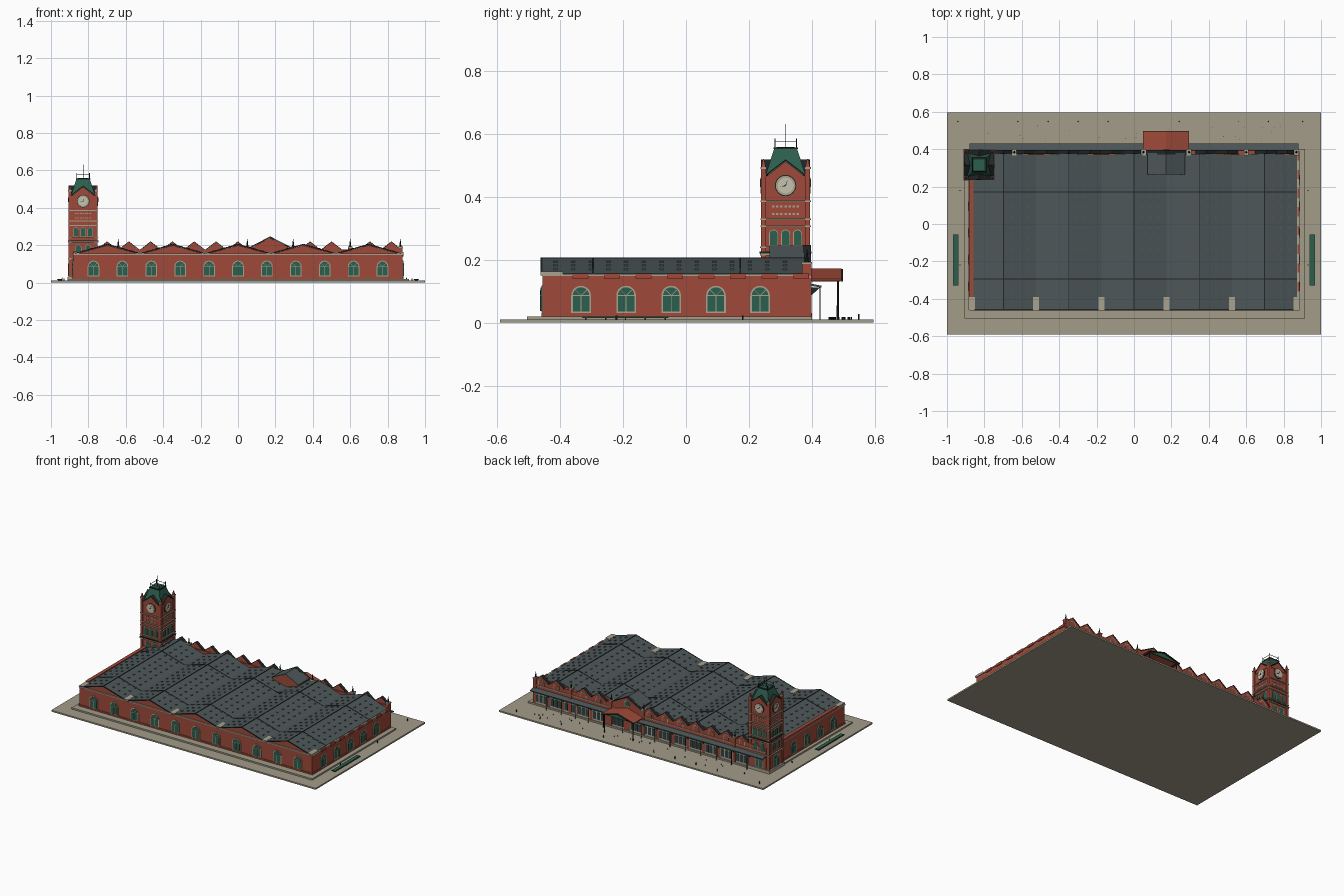
import bpy, bmesh, math, random
from mathutils import Vector, Matrix

if "Cube" in bpy.data.objects:
    bpy.data.objects.remove(bpy.data.objects["Cube"])
random.seed(4)


def material(name, *rgb):
    m = bpy.data.materials.new(name)
    m.use_nodes = True
    col = [((c + 0.055) / 1.055) ** 2.4 for c in rgb] + [1]
    m.diffuse_color = col
    m.node_tree.nodes["Principled BSDF"].inputs["Base Color"].default_value = col
    return m


BRICK = material("red brick", 0.62, 0.29, 0.225)
SLATE = material("slate roof", 0.30, 0.34, 0.345)
STONE = material("sandstone", 0.66, 0.635, 0.56)
PAVING = material("paving", 0.635, 0.61, 0.535)
GREEN = material("green paint", 0.17, 0.37, 0.305)
IRON = material("black iron", 0.13, 0.15, 0.15)
GLASS = material("dark glass", 0.20, 0.25, 0.26)
CREAM = material("clock cream", 0.78, 0.76, 0.68)

parts = {}
FRONT, RIGHT, BACK, LEFT = (Vector(v) for v in ((0, -1, 0), (1, 0, 0), (0, 1, 0), (-1, 0, 0)))
UP = Vector((0, 0, 1))


def mesh_of(name, mat):
    return parts.setdefault(name, (bmesh.new(), mat))[0]


def prism(name, mat, origin, n, pts, d0, d1):
    """Extrude an outline drawn on a wall with outward direction n."""
    bm = mesh_of(name, mat)
    u, o = UP.cross(n), Vector(origin)
    rings = [[bm.verts.new(o + u * a + UP * b + n * d) for a, b in pts] for d in (d0, d1)]
    bm.faces.new(rings[0])
    bm.faces.new(rings[1])
    for i in range(len(pts)):
        j = (i + 1) % len(pts)
        bm.faces.new((rings[0][i], rings[0][j], rings[1][j], rings[1][i]))


def box(name, mat, x0, x1, y0, y1, z0, z1):
    prism(name, mat, (0, 0, 0), BACK, rect(-x1, -x0, z0, z1), y0, y1)


def frustum(name, mat, c, r0, r1, z0, z1, sides=4):
    k = math.sqrt(2) if sides == 4 else 1
    m = Matrix.Translation((c[0], c[1], (z0 + z1) / 2)) @ Matrix.Rotation(math.pi / 4, 4, "Z")
    bmesh.ops.create_cone(mesh_of(name, mat), cap_ends=True, segments=sides,
                          radius1=r0 * k, radius2=r1 * k, depth=z1 - z0, matrix=m)


def rect(a0, a1, b0, b1):
    return [(a0, b0), (a1, b0), (a1, b1), (a0, b1)]


def disc(a, b, r, n=24):
    return [(a + r * math.cos(i * math.tau / n), b + r * math.sin(i * math.tau / n)) for i in range(n)]


def arch(a, w, z0, z1, n=10):
    r = w / 2
    curve = [(a + r * math.cos(i * math.pi / n), z1 - r + r * math.sin(i * math.pi / n)) for i in range(n + 1)]
    return [(a - r, z0), (a + r, z0)] + curve


def chevron(a, w, z0, z1, t):
    return [(a - w, z0), (a, z1), (a + w, z0), (a + w, z0 - t), (a, z1 - t), (a - w, z0 - t)]


def window(name, o, n, a, w, z0, z1, bars=True):
    f = w * 0.1
    prism(name + "_surrounds", STONE, o, n, arch(a, w + 2 * f, z0 - f, z1 + f), -0.005, 0.004)
    prism(name + "_panes", GREEN, o, n, arch(a, w, z0, z1), -0.005, 0.006)
    if bars:
        zs, t = z1 - w / 2, w * 0.025
        prism(name + "_bars", STONE, o, n, rect(a - t, a + t, z0, zs), 0, 0.008)
        prism(name + "_bars", STONE, o, n, rect(a - w / 2, a + w / 2, zs - t, zs + t), 0, 0.008)
        for s in (-1, 1):
            c = Vector((s * 0.7, 0.7)) * w * 0.48
            prism(name + "_bars", STONE, o, n, [(a - t, zs), (a + t, zs), (a + c.x + t, zs + c.y),
                                                (a + c.x - t, zs + c.y)], 0, 0.008)


# Ground and plinth
box("ground_slab", PAVING, -1, 1, -0.59, 0.595, 0, 0.01)
box("plinth", PAVING, -0.905, 0.915, -0.505, 0.40, 0.01, 0.02)

# Market hall: five gabled bays
W, E, S, N = -0.88, 0.88, -0.455, 0.385
box("hall_walls", BRICK, W, E, S, N, 0.02, 0.152)
box("stone_course", STONE, W - 0.004, E + 0.004, S - 0.004, N, 0.148, 0.154)
box("hall_base_course", BRICK, W - 0.004, E + 0.004, S - 0.004, N, 0.02, 0.03)
half = 0.1745
ridges = [(i - 2) * 2 * half for i in range(5)]
for x in ridges:
    prism("hall_gables", BRICK, (x, 0, 0), FRONT, [(-half, 0.15), (half, 0.15), (0, 0.198)], -0.37, 0.45)
    prism("hall_roof", SLATE, (x, 0, 0), FRONT, chevron(0, half, 0.156, 0.205, 0.006), -N + 0.01, 0.46)
    prism("roof_edge", IRON, (x, 0, 0), FRONT, chevron(0, half, 0.156, 0.206, 0.003), 0.455, 0.462)
    box("ridge_caps", IRON, x - 0.002, x + 0.002, -0.46, 0.375, 0.2, 0.207)
    for y in (-0.295, 0.172):
        prism("roof_ribs", IRON, (x, y, 0), FRONT, chevron(0, half, 0.157, 0.207, 0.004), -0.003, 0.003)
    # Low roof vents on both slopes
    for s in (-1, 1):
        for row in (0.25, 0.5, 0.75):
            for k in range(14):
                y, z, px = -0.42 + k * 0.056, 0.205 - 0.049 * row, x + s * half * row
                box("roof_vents", SLATE, px - 0.005, px + 0.005, y, y + 0.012, z - 0.004, z + 0.0035)
for i in range(6):
    x = max(-0.863, min(0.868, (i - 2.5) * 2 * half))
    box("valley_blocks", STONE, x - 0.016, x + 0.016, -0.462, -0.39, 0.15, 0.162)
box("left_parapet", BRICK, W - 0.002, W + 0.022, -0.39, 0.3, 0.15, 0.166)
for k in range(8):
    y = -0.36 + k * 0.1
    box("right_parapet_blocks", BRICK, E - 0.005, E + 0.006, y, y + 0.05, 0.14, 0.156)

# Arched hall windows
for k in range(-5, 6):
    window("hall_window", (0, S, 0), FRONT, k * 0.1545, 0.052, 0.037, 0.112)
for y in (-0.333, -0.19, -0.047, 0.095, 0.235):
    window("hall_window", (E, 0, 0), RIGHT, y, 0.052, 0.035, 0.112)
    if y < 0.2:
        window("hall_window", (W, 0, 0), LEFT, -y, 0.052, 0.035, 0.112)

# Rear shopfront, parapet and gables
box("rear_wall", BRICK, W, E, 0.37, 0.392, 0.02, 0.176)
box("rear_course", STONE, W, E, 0.37, 0.396, 0.142, 0.148)
gables = [-0.70 + 0.1165 * i for i in range(7)] + [0.385, 0.50, 0.705, 0.82]
for x in gables:
    o = (x, 0.392, 0)
    prism("rear_gables", BRICK, o, BACK, [(-0.056, 0.172), (0.056, 0.172), (0, 0.216)], -0.016, 0)
    prism("gable_coping", IRON, o, BACK, chevron(0, 0.057, 0.176, 0.22, 0.004), -0.018, 0.004)
    prism("gable_arches", STONE, o, BACK, arch(0, 0.044, 0.152, 0.194), -0.002, 0.003)
    prism("gable_panels", BRICK, o, BACK, arch(0, 0.034, 0.152, 0.189), -0.002, 0.004)
for x in gables + [0.1, 0.24, 0.6]:
    o = (x, 0.392, 0)
    prism("shop_frames", STONE, o, BACK, rect(-0.046, 0.046, 0.02, 0.105), -0.002, 0.003)
    for a in (-0.03, 0, 0.03):
        prism("shop_panes", GLASS, o, BACK, rect(a - 0.012, a + 0.012, 0.034, 0.082), -0.002, 0.005)
        prism("shop_transoms", GREEN, o, BACK, rect(a - 0.012, a + 0.012, 0.087, 0.101), -0.002, 0.005)
    box("canopy_posts", IRON, x - 0.06, x - 0.057, 0.423, 0.426, 0.01, 0.113)
    prism("canopy_brackets", IRON, (x - 0.058, 0.392, 0), RIGHT,
          [(0, 0.085), (0.004, 0.085), (0.034, 0.112), (0, 0.112)], -0.001, 0.001)
prism("rear_canopy", SLATE, (0, 0.39, 0), RIGHT, [(0, 0.118), (0.04, 0.111), (0.04, 0.117), (0, 0.125)], W, E)
for x in (-0.64, 0.05, 0.295, 0.6, 0.868):
    box("parapet_piers", BRICK, x - 0.011, x + 0.011, 0.368, 0.398, 0.02, 0.19)
    box("pier_caps", STONE, x - 0.013, x + 0.013, 0.366, 0.4, 0.186, 0.192)
    frustum("finials", IRON, (x, 0.384), 0.006, 0.001, 0.192, 0.232, 8)

# Entrance gable, dormer and porch
X = 0.172
o = (X, 0.392, 0)
prism("entrance_gable", BRICK, o, BACK, [(-0.13, 0.172), (0.13, 0.172), (0, 0.242)], -0.018, 0)
prism("entrance_coping", IRON, o, BACK, chevron(0, 0.132, 0.177, 0.247, 0.005), -0.02, 0.004)
prism("entrance_light", STONE, o, BACK, disc(0, 0.2, 0.022), 0, 0.003)
prism("entrance_light_glass", GREEN, o, BACK, disc(0, 0.2, 0.017), 0, 0.005)
prism("dormer_wall", BRICK, o, BACK, [(-0.095, 0.16), (0.095, 0.16), (0.095, 0.192), (0, 0.238), (-0.095, 0.192)],
      -0.124, -0.01)
prism("dormer_roof", SLATE, o, BACK, chevron(0, 0.1, 0.196, 0.245, 0.006), -0.127, -0.012)
prism("porch_roof", BRICK, o, BACK, chevron(0, 0.123, 0.138, 0.172, 0.006), 0, 0.102)
prism("porch_pediment", GREEN, o, BACK, [(-0.112, 0.134), (0.112, 0.134), (0, 0.165)], 0.088, 0.096)
prism("porch_edge", IRON, o, BACK, chevron(0, 0.123, 0.136, 0.17, 0.006), 0.1, 0.106)
for s in (-1, 1):
    x = X + s * 0.108
    frustum("porch_posts", IRON, (x, 0.482), 0.004, 0.003, 0.01, 0.135, 8)
    box("porch_beams", IRON, x - 0.003, x + 0.003, 0.39, 0.49, 0.13, 0.136)

# Clock tower
C, H = Vector((-0.828, 0.316, 0)), 0.072
cx, cy = C.x, C.y


def tower_block(name, mat, h, z0, z1):
    box(name, mat, cx - h, cx + h, cy - h, cy + h, z0, z1)


tower_block("tower_shaft", BRICK, H, 0.01, 0.465)
for z0, z1, h in ((0.01, 0.03, 0.084), (0.124, 0.13, 0.081), (0.213, 0.219, 0.081), (0.237, 0.241, 0.081),
                  (0.303, 0.308, 0.08), (0.326, 0.331, 0.08), (0.383, 0.388, 0.08)):
    tower_block("tower_bands", STONE, h, z0, z1)
tower_block("tower_cornice", IRON, 0.082, 0.22, 0.225)
for n in (FRONT, RIGHT, BACK, LEFT):
    o = C + n * H
    prism("tower_gables", BRICK, o, n, [(-0.066, 0.46), (0.066, 0.46), (0, 0.512)], -0.03, 0.003)
    prism("tower_gable_coping", IRON, o, n, chevron(0, 0.068, 0.466, 0.518, 0.004), -0.03, 0.006)
    for a in (-0.038, 0, 0.038):
        window("tower_window", o, n, a, 0.024, 0.246, 0.293, False)
    for a in (-0.026, 0.026):
        window("tower_window", o, n, a, 0.028, 0.15, 0.2, False)
    window("tower_window", o, n, 0, 0.05, 0.035, 0.11)
    for i in range(7):
        for z in (0.342, 0.366):
            a = (i - 3) * 0.013
            prism("tower_dentils", STONE, o, n, rect(a - 0.004, a + 0.004, z, z + 0.006), -0.002, 0.004)
    # Clock face and hands
    prism("clock_rim", IRON, o, n, disc(0, 0.435, 0.034), 0, 0.004)
    prism("clock_ring", STONE, o, n, disc(0, 0.435, 0.031), 0, 0.006)
    prism("clock_face", CREAM, o, n, disc(0, 0.435, 0.025), 0, 0.007)
    prism("clock_hands", IRON, o, n, [(-0.0015, 0.435), (0.0015, 0.434), (0.007, 0.455)], 0.005, 0.009)
    prism("clock_hands", IRON, o, n, [(0, 0.437), (0, 0.433), (-0.016, 0.431)], 0.005, 0.009)
    # Roof railing
    prism("tower_railing", IRON, C + n * 0.034, n, rect(-0.035, 0.035, 0.575, 0.577), -0.001, 0.001)
for sx in (-1, 1):
    for sy in (-1, 1):
        p = (cx + sx * 0.07, cy + sy * 0.07)
        frustum("tower_corner_piers", BRICK, p, 0.008, 0.008, 0.01, 0.49)
        frustum("tower_pier_caps", STONE, p, 0.010, 0.010, 0.488, 0.494)
        frustum("tower_pinnacles", BRICK, p, 0.007, 0.002, 0.494, 0.52)
        q = (cx + sx * 0.034, cy + sy * 0.034)
        frustum("railing_posts", IRON, q, 0.0015, 0.0015, 0.555, 0.585)
frustum("tower_roof", GREEN, C, 0.066, 0.036, 0.46, 0.553)
tower_block("tower_roof_rim", IRON, 0.039, 0.551, 0.556)
tower_block("tower_roof_deck", GREEN, 0.029, 0.555, 0.558)
frustum("flagpole", IRON, C, 0.001, 0.001, 0.555, 0.63, 8)

# Side shelters and street bollards
for s in (-1, 1):
    x = s * 0.953
    box("bench_frames", IRON, x - 0.014, x + 0.014, -0.33, -0.055, 0.014, 0.017)
    box("bench_tops", GREEN, x - 0.012, x + 0.012, -0.328, -0.057, 0.017, 0.02)
    for k in range(5):
        box("bench_legs", IRON, x - 0.01, x + 0.01, -0.32 + k * 0.063, -0.316 + k * 0.063, 0.01, 0.015)
    for y in (-0.22, 0.18):
        frustum("bollards", IRON, (s * 0.93, y), 0.003, 0.003, 0.01, 0.022, 8)
for x in (-0.94, -0.62, -0.46, -0.3, -0.14, 0.24, 0.56, 0.72, 0.9):
    frustum("bollards", IRON, (x, 0.548), 0.003, 0.002, 0.01, 0.028, 8)
for k in range(24):
    spot = (random.uniform(-0.9, 0.9), random.uniform(0.45, 0.53))
    frustum("small_bollards", IRON, spot, 0.002, 0.002, 0.01, 0.018, 6)

for name, (bm, mat) in parts.items():
    bmesh.ops.recalc_face_normals(bm, faces=bm.faces[:])
    me = bpy.data.meshes.new(name)
    bm.to_mesh(me)
    bm.free()
    me.materials.append(mat)
    bpy.context.collection.objects.link(bpy.data.objects.new(name, me))
